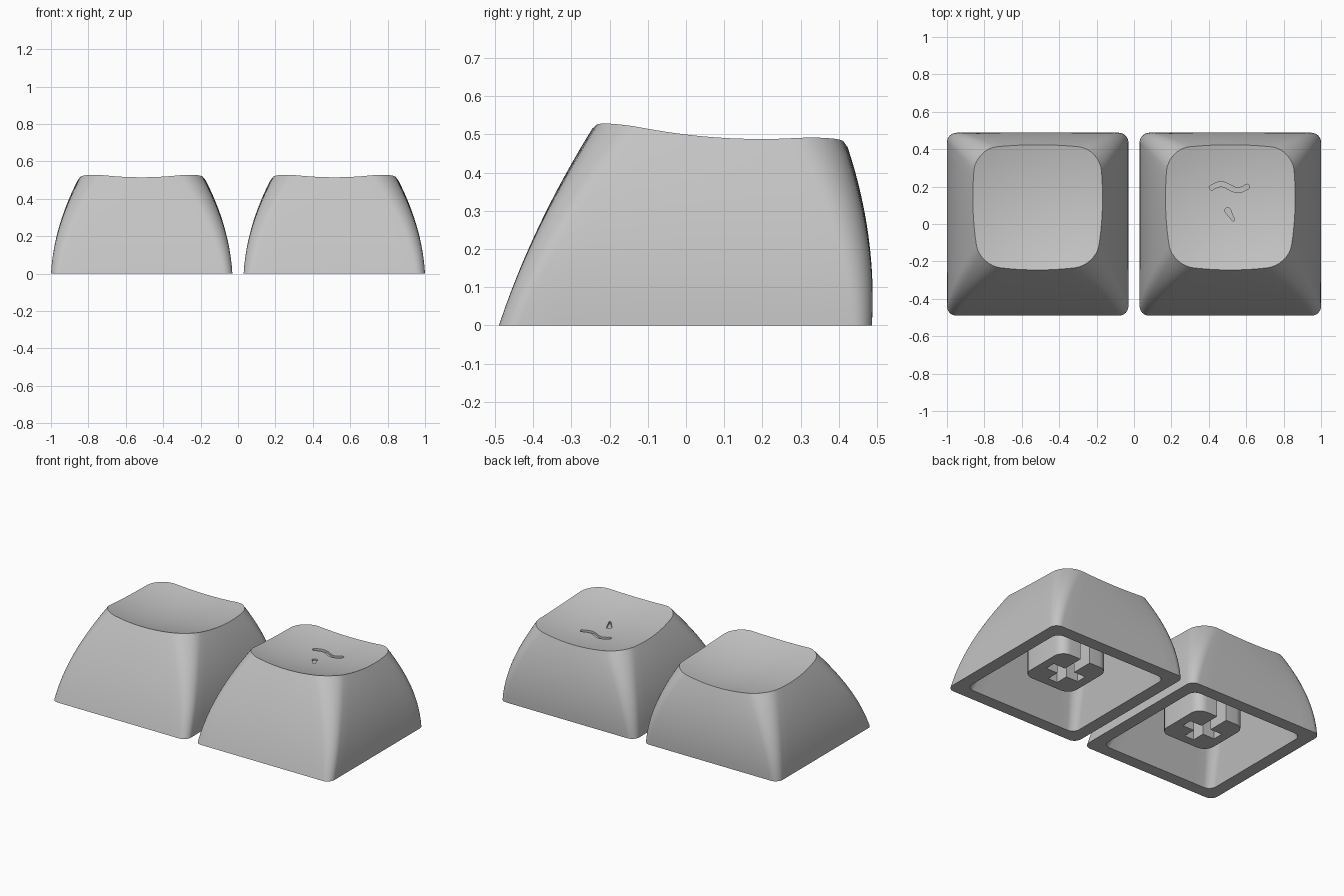
import bpy, bmesh, math
from mathutils import Vector

if "Cube" in bpy.data.objects:
    bpy.data.objects.remove(bpy.data.objects["Cube"])

grey = bpy.data.materials.new("light_grey")
grey.use_nodes = True
grey.diffuse_color = (0.55, 0.55, 0.55, 1)
grey.node_tree.nodes["Principled BSDF"].inputs["Base Color"].default_value = (0.55, 0.55, 0.55, 1)

SPACING = 0.515
WALL = 0.08
CEILING = 0.375


def finish(bm, name):
    bmesh.ops.recalc_face_normals(bm, faces=bm.faces)
    mesh = bpy.data.meshes.new(name)
    bm.to_mesh(mesh)
    bm.free()
    mesh.materials.append(grey)
    obj = bpy.data.objects.new(name, mesh)
    bpy.context.collection.objects.link(obj)
    return obj


def smooth(obj):
    bpy.ops.object.select_all(action='DESELECT')
    obj.select_set(True)
    bpy.context.view_layer.objects.active = obj
    bpy.ops.object.shade_smooth_by_angle(angle=math.radians(30))


def prism(name, outline, z0, z1):
    bm = bmesh.new()
    face = bm.faces.new([bm.verts.new((x, y, z0)) for x, y in outline])
    top = bmesh.ops.extrude_face_region(bm, geom=[face])["geom"]
    bmesh.ops.translate(bm, vec=(0, 0, z1 - z0),
                        verts=[g for g in top if isinstance(g, bmesh.types.BMVert)])
    return finish(bm, name)


def dish(x, y):
    """Height of the scooped top surface."""
    return 0.458 - 0.14 * y + 0.377 * y * y + 0.36 * x * x


def unit_outline(arc=8, side=10):
    """Rounded square as (corner factor x, y, normal x, y)."""
    corners = [(1, 1), (-1, 1), (-1, -1), (1, -1)]
    pts = []
    for q, (sx, sy) in enumerate(corners):
        for j in range(arc + 1):
            a = math.pi / 2 * (q + j / arc)
            pts.append((sx, sy, math.cos(a), math.sin(a)))
        nx, ny = corners[(q + 1) % 4]
        for j in range(1, side):
            f = j / side
            pts.append((sx + (nx - sx) * f, sy + (ny - sy) * f, math.cos(a), math.sin(a)))
    return pts


OUTLINE = unit_outline()


def place(p, z, u, inset):
    """Point on the curved side wall at height z."""
    sx, sy, ax, ay = p
    hx = 0.485 - 0.06 * z - 0.453 * z * z - inset
    front = -0.49 + 0.33 * z + 0.28 * z * z + inset
    back = 0.487 + 0.06 * z - 0.42 * z * z - inset
    hy, cy = (back - front) / 2, (back + front) / 2
    r = 0.05 + 0.07 * u
    bulge = 0.04 * u * u
    x = sx * (hx - r) + r * ax
    y = sy * (hy - r) + r * ay
    return Vector((x * (1 - bulge * (y / hy) ** 2), y * (1 - bulge * (x / hx) ** 2) + cy, z))


def outer_ring(u):
    ring = []
    for p in OUTLINE:
        z = 0.5 * u
        for _ in range(12):
            v = place(p, z, u, 0)
            z = u * dish(v.x, v.y)
        ring.append(Vector((v.x, v.y, z)))
    return ring


def build_cap(name):
    # tapered cavity is listed first, then the outer wall, then the dished top
    rings = [[place(p, z, z, WALL) for p in OUTLINE] for z in (CEILING, 0)]
    rings += [outer_ring(i / 14) for i in range(15)]
    rim, mid = rings[-1], Vector((0, 0.09, 0))
    for i in range(9, 0, -1):
        ring = []
        for v in rim:
            w = mid + (v - mid) * (i / 10)
            ring.append(Vector((w.x, w.y, dish(w.x, w.y))))
        rings.append(ring)
    bm = bmesh.new()
    loops = [[bm.verts.new(v) for v in ring] for ring in rings]
    n = len(OUTLINE)
    for a, b in zip(loops, loops[1:]):
        for i in range(n):
            j = (i + 1) % n
            bm.faces.new((a[i], a[j], b[j], b[i]))
    bm.faces.new(loops[0])
    tip = bm.verts.new((0, mid.y, dish(0, mid.y)))
    for i in range(n):
        bm.faces.new((loops[-1][i], loops[-1][(i + 1) % n], tip))
    return finish(bm, name)


def stem_outline(h=0.175, r=0.065, w=0.034, arm=0.118):
    """Rounded square with a cross slot that opens to the back."""
    pts = []
    for q, (sx, sy) in enumerate([(-1, 1), (-1, -1), (1, -1), (1, 1)]):
        for j in range(7):
            a = math.pi / 2 * (q + 1 + j / 6)
            pts.append((sx * (h - r) + r * math.cos(a), sy * (h - r) + r * math.sin(a)))
    half = [(w, h), (w, w), (arm, w), (arm, -w), (w, -w), (w, -arm)]
    return pts + half + [(-x, y) for x, y in reversed(half)]


def ribbon(path, r0, r1):
    """Round-ended stroke whose half width runs from r0 to r1."""
    path = [Vector(p) for p in path]
    n = len(path) - 1
    left, right = [], []
    for i, p in enumerate(path):
        d = (path[min(i + 1, n)] - path[max(i - 1, 0)]).normalized()
        off = Vector((-d.y, d.x)) * (r0 + (r1 - r0) * i / n)
        left.append(p + off)
        right.append(p - off)

    def cap(centre, start):
        out = []
        for k in range(1, 6):
            a = -math.pi * k / 6
            c, s = math.cos(a), math.sin(a)
            out.append(centre + Vector((start.x * c - start.y * s, start.x * s + start.y * c)))
        return out

    return left + cap(path[-1], left[-1] - path[-1]) + right[::-1] + cap(path[0], right[0] - path[0])


def engrave(obj, outline, floor):
    cutter = prism("engraving_cutter", outline, floor, 0.6)
    cutter.hide_render = True
    mod = obj.modifiers.new("engraving", 'BOOLEAN')
    mod.operation, mod.solver, mod.object = 'DIFFERENCE', 'EXACT', cutter
    bpy.context.view_layer.objects.active = obj
    bpy.ops.object.modifier_apply(modifier=mod.name)
    bpy.data.objects.remove(cutter)


# Two key caps, each with a slotted mounting stem
for side, x in (("right", -SPACING), ("left", SPACING)):
    cap = build_cap(side + "_key_cap")
    cap.location.x = x
    stem = prism(side + "_key_stem", stem_outline(), 0.07, CEILING + 0.01)
    stem.location.x = x
    bpy.context.view_layer.update()
    if side == "left":
        # engraved wave and drop
        xs = [0.415 + 0.19 * i / 24 for i in range(25)]
        wave = [(t, 0.197 + 0.016 * math.cos(math.tau * (t - 0.465) / 0.18)) for t in xs]
        engrave(cap, ribbon(wave, 0.013, 0.013), 0.432)
        engrave(cap, ribbon([(0.501, 0.072), (0.515, 0.048), (0.531, 0.022)], 0.016, 0.007), 0.44)
    smooth(cap)
    smooth(stem)
